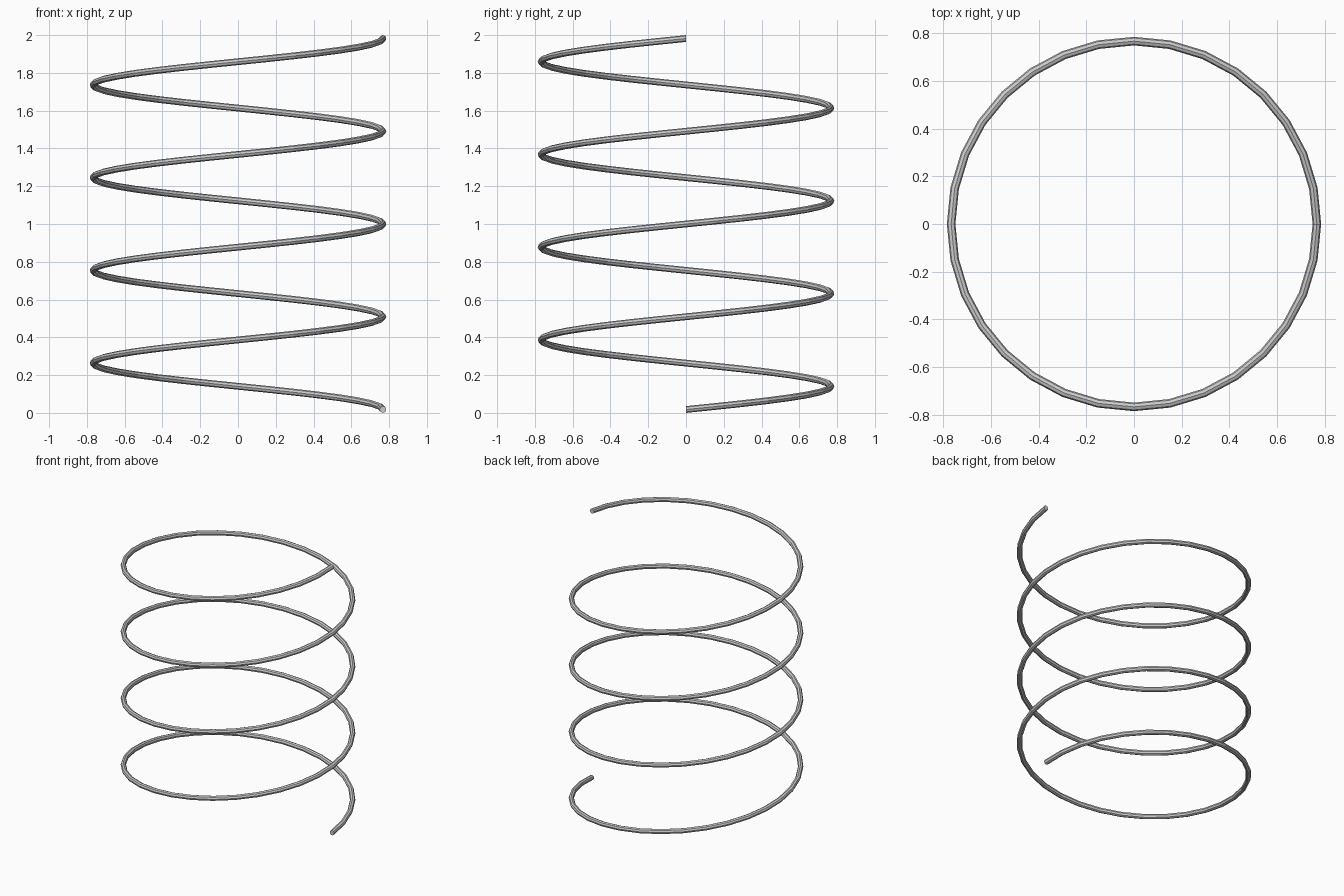
import bpy, bmesh
from math import cos, sin, tau

if "Cube" in bpy.data.objects:
    bpy.data.objects.remove(bpy.data.objects["Cube"])

COIL_R, WIRE_R = 0.767, 0.018
TURNS, STEPS, SIDES = 4, 32, 8
Z0, Z1 = WIRE_R, 2 - WIRE_R

bm = bmesh.new()
rings = []
n = TURNS * STEPS

# wire cross-sections swept along the helix
for i in range(n + 1):
    a = tau * i / STEPS
    z = Z0 + (Z1 - Z0) * i / n
    ring = []
    for k in range(SIDES):
        b = tau * k / SIDES
        r = COIL_R + WIRE_R * cos(b)
        ring.append(bm.verts.new((r * cos(a), r * sin(a), z + WIRE_R * sin(b))))
    rings.append(ring)

# wire skin
for r0, r1 in zip(rings, rings[1:]):
    for k in range(SIDES):
        j = (k + 1) % SIDES
        bm.faces.new((r0[k], r0[j], r1[j], r1[k]))

# end caps
bm.faces.new(rings[0])
bm.faces.new(rings[-1])
bmesh.ops.recalc_face_normals(bm, faces=bm.faces)

mesh = bpy.data.meshes.new("coil_spring")
bm.to_mesh(mesh)
bm.free()
bpy.context.collection.objects.link(bpy.data.objects.new("coil_spring", mesh))
